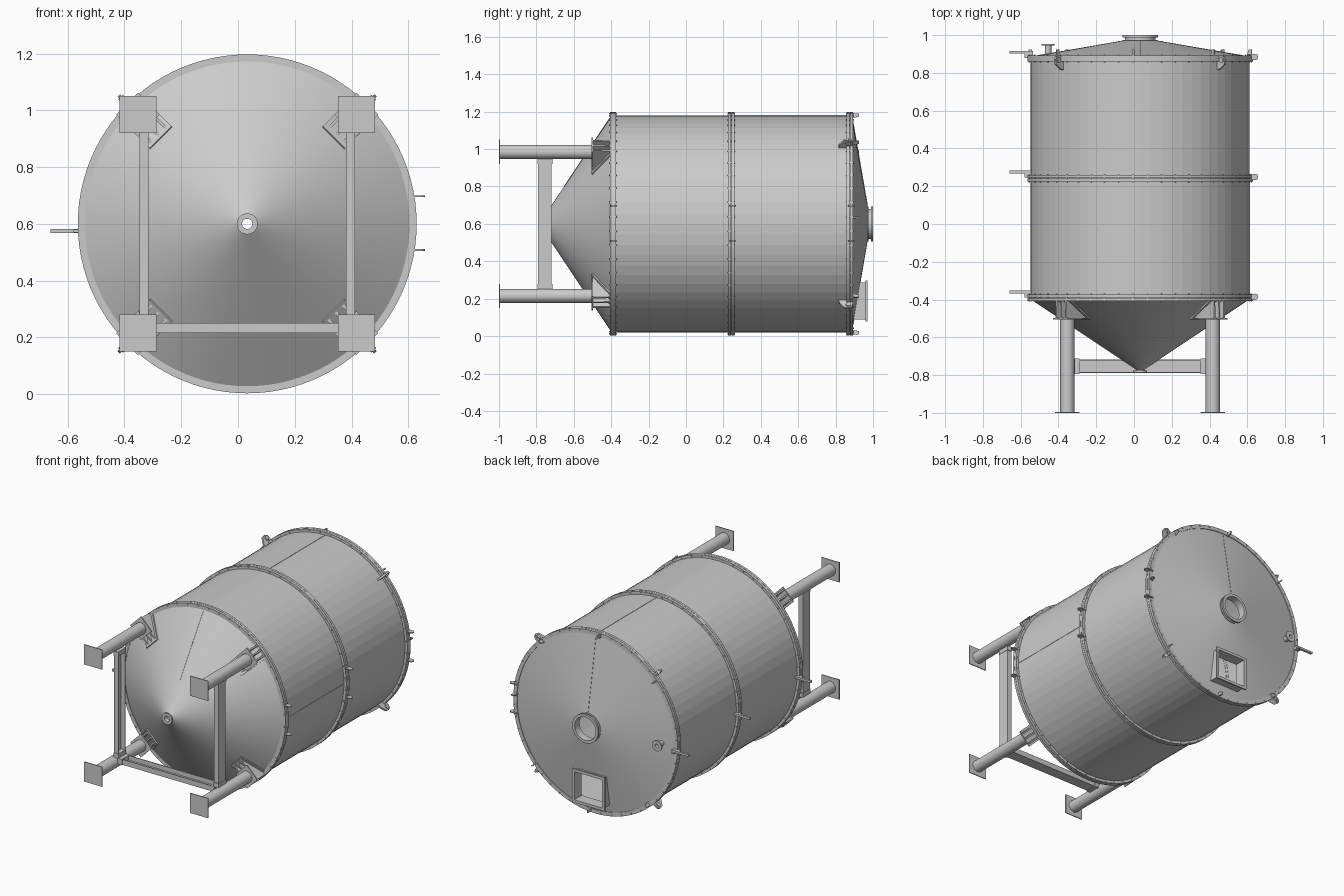
import bpy, bmesh, math
from mathutils import Vector, Matrix

if "Cube" in bpy.data.objects:
    bpy.data.objects.remove(bpy.data.objects["Cube"])

CX, CZ = 0.0325, 0.6          # tank axis runs along y through this point
DIAG = [math.radians(a) for a in (45, 135, 225, 315)]


def finish(name, bm, smooth=None):
    bmesh.ops.recalc_face_normals(bm, faces=bm.faces[:])
    me = bpy.data.meshes.new(name)
    bm.to_mesh(me)
    bm.free()
    ob = bpy.data.objects.new(name, me)
    bpy.context.collection.objects.link(ob)
    if smooth:
        bpy.ops.object.select_all(action='DESELECT')
        ob.select_set(True)
        bpy.context.view_layer.objects.active = ob
        bpy.ops.object.shade_smooth_by_angle(angle=math.radians(smooth))
    return ob


def add_lathe(bm, prof, n=64, x=CX, z=CZ):
    """Closed (radius, y) profile revolved about a y-axis line."""
    rings = [[bm.verts.new((x + r * math.cos(2 * math.pi * i / n), y,
                            z + r * math.sin(2 * math.pi * i / n))) for r, y in prof]
             for i in range(n)]
    for i in range(n):
        a, b = rings[i], rings[(i + 1) % n]
        for j in range(len(prof)):
            k = (j + 1) % len(prof)
            bm.faces.new((a[j], a[k], b[k], b[j]))


def lathe(name, prof, n=64, x=CX, z=CZ, smooth=30):
    bm = bmesh.new()
    add_lathe(bm, prof, n, x, z)
    return finish(name, bm, smooth)


def tube(ri, ro, y0, y1):
    return [(ri, y0), (ro, y0), (ro, y1), (ri, y1)]


def add_box(bm, x0, x1, y0, y1, z0, z1):
    m = Matrix.Translation(((x0 + x1) / 2, (y0 + y1) / 2, (z0 + z1) / 2)) @ \
        Matrix.Diagonal((x1 - x0, y1 - y0, z1 - z0, 1))
    bmesh.ops.create_cube(bm, size=1, matrix=m)


def add_plate(bm, poly, a, t, thick):
    """Plate outlined in (radius, y), standing at angle a, shifted t sideways."""
    def pt(r, y, s):
        return (CX + r * math.cos(a) - s * math.sin(a), y, CZ + r * math.sin(a) + s * math.cos(a))
    lo = [bm.verts.new(pt(r, y, t - thick / 2)) for r, y in poly]
    hi = [bm.verts.new(pt(r, y, t + thick / 2)) for r, y in poly]
    bm.faces.new(lo)
    bm.faces.new(hi)
    for i in range(len(poly)):
        j = (i + 1) % len(poly)
        bm.faces.new((lo[i], lo[j], hi[j], hi[i]))


# Vessel: faceted cylinder, smooth bottom cone, shallow lid cone
lathe("tank_shell", tube(0.574, 0.58, -0.395, 0.885), smooth=None)
lathe("bottom_cone", [(0.58, -0.398), (0.02, -0.772), (0.02, -0.764), (0.572, -0.392)], 96)
lid = lathe("lid_cone", [(0.585, 0.886), (0.08, 0.973), (0.08, 0.967), (0.58, 0.88)], 96)

# Hatch opening cut through the lid
HX0, HX1, HZ0, HZ1 = CX - 0.1, CX + 0.1, 0.095, 0.28
bm = bmesh.new()
add_box(bm, HX0, HX1, 0.8, 1.1, HZ0, HZ1)
cutter = finish("hatch_cutter", bm)
cutter.hide_render = True
cutter.hide_set(True)
mod = lid.modifiers.new("hatch_hole", 'BOOLEAN')
mod.operation = 'DIFFERENCE'
mod.object = cutter
bpy.context.view_layer.update()
cut_mesh = bpy.data.meshes.new_from_object(lid.evaluated_get(bpy.context.evaluated_depsgraph_get()))
lid.modifiers.clear()
lid.data = cut_mesh
bpy.data.objects.remove(cutter)

# Flange pairs with bolts
bm, bolts = bmesh.new(), bmesh.new()
for y in (-0.407, 0.225, 0.859):
    add_lathe(bm, tube(0.572, 0.597, y, y + 0.016), 96)
    add_lathe(bm, tube(0.572, 0.597, y + 0.018, y + 0.034), 96)
    for i in range(48):
        a = 2 * math.pi * (i + 0.5) / 48
        m = Matrix.Translation((CX + 0.589 * math.cos(a), y + 0.017, CZ + 0.589 * math.sin(a))) @ \
            Matrix.Rotation(math.pi / 2, 4, 'X')
        bmesh.ops.create_cone(bolts, cap_ends=True, segments=6, radius1=0.004, radius2=0.004,
                              depth=0.042, matrix=m)
finish("flange_rings", bm, 30)
finish("flange_bolts", bolts)

# Outlet at the cone tip and top port
lathe("outlet_flange", tube(0.018, 0.037, -0.786, -0.776), 32)
lathe("outlet_neck", tube(0.018, 0.022, -0.778, -0.755), 32)
lathe("top_port_neck", tube(0.076, 0.081, 0.95, 0.999), 48)
lathe("top_port_flange", tube(0.076, 0.094, 0.988, 1.0), 48)
lathe("top_port_collar", tube(0.08, 0.093, 0.965, 0.975), 48)

# Small vent on the lid
lathe("vent_neck", tube(0.012, 0.017, 0.895, 0.95), 24, x=-0.455)
lathe("vent_flange", tube(0.012, 0.035, 0.945, 0.954), 24, x=-0.455)

# Hatch frame: four walls and an outer rim
bm = bmesh.new()
W = 0.006
for y0, y1, e in ((0.895, 0.97, W), (0.96, 0.97, 0.018)):
    add_box(bm, HX0 - e, HX0, y0, y1, HZ0 - e, HZ1 + e)
    add_box(bm, HX1, HX1 + e, y0, y1, HZ0 - e, HZ1 + e)
    add_box(bm, HX0, HX1, y0, y1, HZ0 - e, HZ0)
    add_box(bm, HX0, HX1, y0, y1, HZ1, HZ1 + e)
finish("hatch_frame", bm)

# Lifting lugs: plate with an eye, on the diagonals
bm = bmesh.new()
for a in DIAG:
    add_plate(bm, [(0.578, 0.815), (0.6, 0.82), (0.635, 0.845), (0.64, 0.87), (0.63, 0.888),
                   (0.61, 0.892), (0.578, 0.892)], a, 0, 0.012)
    m = Matrix.Translation((CX + 0.617 * math.cos(a), 0.868, CZ + 0.617 * math.sin(a))) @ \
        Matrix.Rotation(-a, 4, 'Y')
    bmesh.ops.create_cone(bm, cap_ends=True, segments=16, radius1=0.014, radius2=0.014,
                          depth=0.024, matrix=m)
finish("lifting_lugs", bm)

# Small tabs round the lid rim
bm = bmesh.new()
for i in range(8):
    add_plate(bm, [(0.565, 0.885), (0.592, 0.885), (0.592, 0.925), (0.575, 0.925)],
              i * math.pi / 4 + 0.06, 0, 0.008)
finish("lid_tabs", bm)

# Side fittings at each flange: rods on the left, paired rounded ears on the right
bm, ears = bmesh.new(), bmesh.new()
for y in (-0.36, 0.275, 0.91):
    add_box(bm, -0.66, -0.535, y - 0.007, y + 0.007, 0.568, 0.582)
    add_box(bm, -0.58, -0.535, y - 0.03, y + 0.007, 0.57, 0.58)
    for z in (0.508, 0.697):
        add_box(ears, 0.6, 0.64, y - 0.042, y - 0.01, z - 0.003, z + 0.003)
        bmesh.ops.create_cone(ears, cap_ends=True, segments=16, radius1=0.017, radius2=0.017,
                              depth=0.006, matrix=Matrix.Translation((0.641, y - 0.026, z)))
finish("side_rods", bm)
finish("side_ears", ears)

# Seam strips along shell and cones
bm = bmesh.new()
for a, y0, y1 in ((0.0, -0.37, 0.22), (math.pi / 2, 0.26, 0.86)):
    add_plate(bm, [(0.576, y0), (0.582, y0), (0.582, y1), (0.576, y1)], a, 0, 0.004)
add_plate(bm, [(0.2, -0.654), (0.2, -0.65), (0.57, -0.402), (0.57, -0.407)], math.pi / 2, 0, 0.004)
add_plate(bm, [(0.1, 0.967), (0.1, 0.972), (0.575, 0.89), (0.575, 0.885)], math.pi / 2, 0, 0.004)
finish("weld_seams", bm)

# Legs with foot pads, turned top plates and gussets
D = 0.385
for sx, sz, label in ((1, 1, "right_upper"), (-1, 1, "left_upper"),
                      (-1, -1, "left_lower"), (1, -1, "right_lower")):
    x, z = CX + sx * D, CZ + sz * D
    lathe("leg_" + label, tube(0.033, 0.038, -0.998, -0.502), 32, x, z)
    bm = bmesh.new()
    add_box(bm, x - 0.065, x + 0.065, -1.0, -0.994, z - 0.065, z + 0.065)
    finish("foot_" + label, bm)
    a = math.atan2(sz, sx)
    R = D * math.sqrt(2)
    bm = bmesh.new()
    h = 0.0545
    add_plate(bm, [(R - h, -0.506), (R + h, -0.506), (R + h, -0.498), (R - h, -0.498)], a, 0, 2 * h)
    for t in (-0.036, 0, 0.036):
        add_plate(bm, [(0.44, -0.5), (R + 0.05, -0.5), (R + 0.05, -0.455), (0.592, -0.407),
                       (0.565, -0.407)], a, t, 0.01)
    # doubler pad lying on the cone
    add_plate(bm, [(0.428, -0.5), (0.432, -0.506), (0.578, -0.407), (0.57, -0.403)], a, 0, 0.11)
    finish("leg_bracket_" + label, bm)

# Channel braces, open towards the axis
Y0, Y1, T = -0.79, -0.718, 0.006
bm = bmesh.new()
for s in (-1, 1):
    def span(p, q, y0, y1, z0, z1):
        xs = sorted((CX + s * p, CX + s * q))
        add_box(bm, xs[0], xs[1], y0, y1, z0, z1)
    span(0.374, 0.38, Y0, Y1, 0.25, 0.95)
    span(0.348, 0.38, Y0, Y0 + T, 0.25, 0.95)
    span(0.348, 0.38, Y1 - T, Y1, 0.25, 0.95)
    for z in (0.25, 0.92):
        span(0.346, 0.382, Y0 - 0.005, Y1 + 0.005, z, z + 0.03)
finish("side_braces", bm)
bm = bmesh.new()
x0, x1 = CX - 0.35, CX + 0.35
add_box(bm, x0, x1, Y0, Y1, 0.215, 0.221)
add_box(bm, x0, x1, Y0, Y0 + T, 0.215, 0.25)
add_box(bm, x0, x1, Y1 - T, Y1, 0.215, 0.25)
for x in (x0, x1 - 0.03):
    add_box(bm, x, x + 0.03, Y0 - 0.005, Y1 + 0.005, 0.213, 0.252)
finish("lower_brace", bm)
